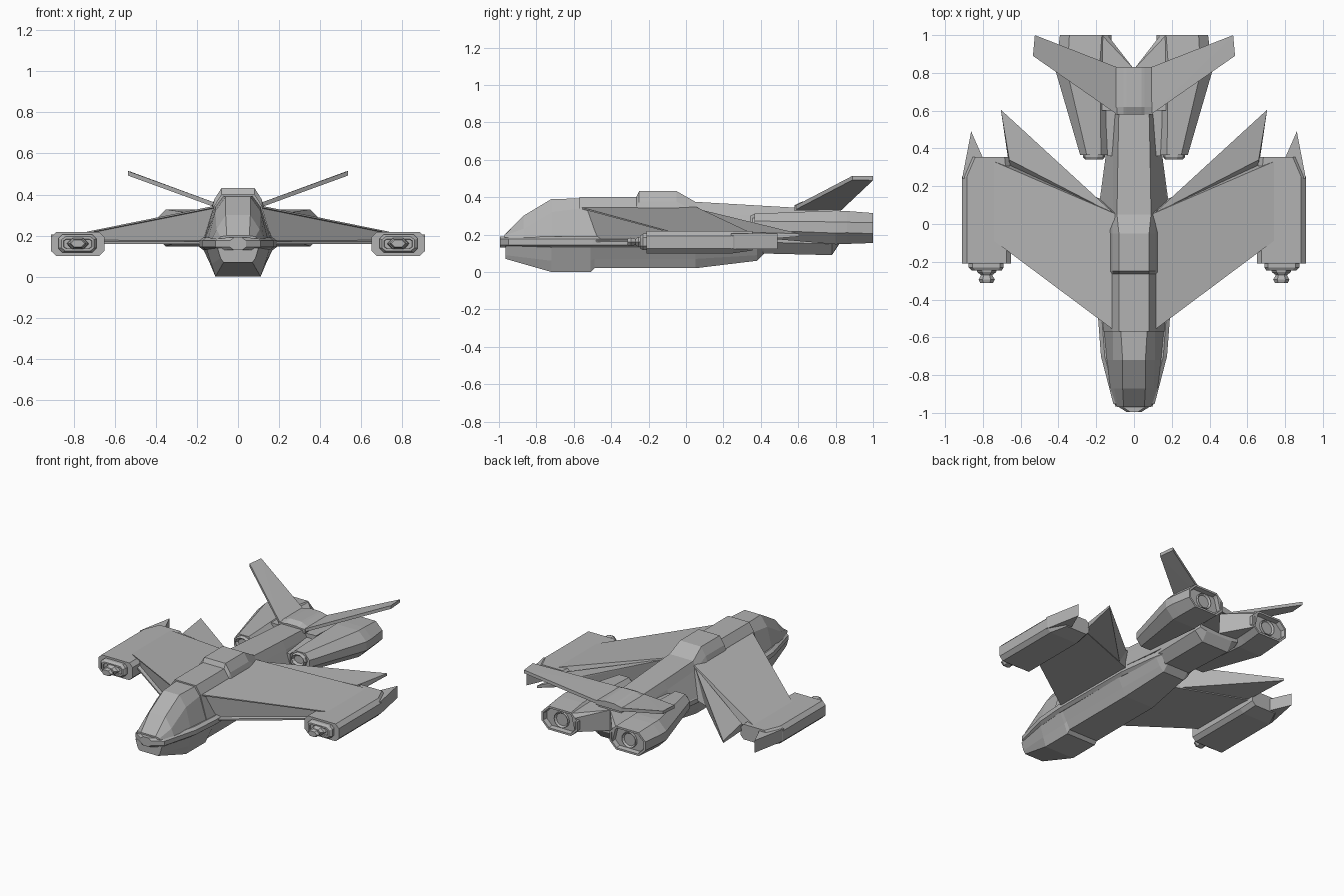
import bpy, bmesh, math
from mathutils import Vector

if "Cube" in bpy.data.objects:
    bpy.data.objects.remove(bpy.data.objects["Cube"])

grey = bpy.data.materials.new("hull_grey")
grey.diffuse_color = (0.45, 0.45, 0.45, 1)
grey.use_nodes = True
grey.node_tree.nodes["Principled BSDF"].inputs["Base Color"].default_value = grey.diffuse_color


def finish(name, bm, mirror=False):
    bmesh.ops.recalc_face_normals(bm, faces=bm.faces)
    me = bpy.data.meshes.new(name)
    bm.to_mesh(me)
    bm.free()
    me.materials.append(grey)
    ob = bpy.data.objects.new(name, me)
    bpy.context.collection.objects.link(ob)
    if mirror:
        ob.modifiers.new("Mirror", 'MIRROR').use_mirror_merge = False
    return ob


def skin(rings):
    """Join rings of 3D points into a closed solid; last two faces are the caps."""
    bm = bmesh.new()
    vs = [[bm.verts.new(p) for p in r] for r in rings]
    n = len(vs[0])
    for a, b in zip(vs, vs[1:]):
        for i in range(n):
            j = (i + 1) % n
            bm.faces.new((a[i], a[j], b[j], b[i]))
    first = bm.faces.new(vs[0])
    last = bm.faces.new(vs[-1])
    bmesh.ops.recalc_face_normals(bm, faces=bm.faces)
    return bm, first, last


def body(name, stations):
    """Symmetric loft along y from half profiles of (x, z)."""
    rings = []
    for y, prof in stations:
        rings.append([(x, y, z) for x, z in prof] + [(-x, y, z) for x, z in reversed(prof)])
    return finish(name, skin(rings)[0])


def hull(name, pts, mirror=True):
    bm = bmesh.new()
    for p in pts:
        bm.verts.new(p)
    r = bmesh.ops.convex_hull(bm, input=bm.verts)
    loose = [v for v in bm.verts if not v.link_faces]
    bmesh.ops.delete(bm, geom=loose, context='VERTS')
    bmesh.ops.dissolve_limit(bm, angle_limit=0.01, verts=bm.verts, edges=bm.edges)
    return finish(name, bm, mirror)


def octagon(y, x0, x1, z0, z1, cx, cz):
    """Chamfered rectangle ring at y."""
    return [(x0 + cx, y, z0), (x1 - cx, y, z0), (x1, y, z0 + cz), (x1, y, z1 - cz),
            (x1 - cx, y, z1), (x0 + cx, y, z1), (x0, y, z1 - cz), (x0, y, z0 + cz)]


def circle(y, x, z, rx, rz, n):
    return [(x + rx * math.cos(2 * math.pi * i / n), y, z + rz * math.sin(2 * math.pi * i / n))
            for i in range(n)]


# belly of the fuselage
body("lower_hull", [(y, [(wb, zb), (wm, zm), (wt, 0.14)]) for y, wb, zb, wm, zm, wt in [
    (-0.965, .07, .07, .085, .09, .10), (-0.72, .11, .0, .13, .06, .155),
    (-0.51, .11, .0, .135, .06, .172), (-0.49, .11, .02, .135, .07, .172),
    (0.05, .11, .02, .135, .07, .172), (0.38, .08, .06, .11, .09, .14),
    (0.42, .08, .10, .10, .115, .13)]])

# band around the waist
body("waist_band", [(y, [(w - .02, .13), (w, .145), (w, .175), (w - .02, .19)]) for y, w in [
    (-0.995, .04), (-0.95, .11), (-0.70, .175), (-0.50, .19), (0.10, .185), (0.36, .15), (0.5, .12)]])

# cockpit canopy
body("canopy", [
    (-0.97, [(.09, .185), (.085, .195), (.055, .20)]),
    (-0.87, [(.125, .185), (.105, .23), (.06, .30)]),
    (-0.72, [(.145, .185), (.11, .32), (.06, .39)]),
    (-0.56, [(.16, .185), (.11, .34), (.07, .393)])])

# upper fuselage with raised spine section
body("upper_hull", [(y, [(wb, .18), (wm, zt - .055), (wt, zt)]) for y, wb, wm, wt, zt in [
    (-0.57, .165, .115, .08, .402), (-0.265, .175, .115, .08, .402),
    (-0.25, .175, .115, .08, .432), (-0.05, .175, .115, .08, .432),
    (0.05, .185, .11, .09, .375), (0.36, .15, .11, .085, .357),
    (0.6, .13, .10, .08, .343), (0.82, .12, .10, .08, .33)]])

# rear fuselage between the engines
body("rear_hull", [
    (0.36, [(.09, .10), (.14, .16), (.14, .28)]),
    (0.78, [(.10, .09), (.16, .15), (.16, .30)]),
    (0.82, [(.10, .15), (.15, .16), (.15, .30)])])

# main wings, with a recessed slot in the leading edge
wing_root = [(.09, -.575, .35), (.09, .05, .35), (.09, .10, .16), (.09, -.55, .16)]
wing_tip = [(.74, -.09, .218), (.74, .33, .218), (.72, .34, .16), (.70, -.12, .16)]
bm, _, _ = skin([wing_root, wing_tip])
lead = min(bm.faces, key=lambda f: f.normal.y - abs(f.normal.x) * .01)
bmesh.ops.inset_individual(bm, faces=[lead], thickness=.014, depth=0)
bmesh.ops.inset_individual(bm, faces=[lead], thickness=.004, depth=-.02)
finish("wing", bm, True)

# swept spike behind each wing
hull("wing_spike", [(.10, .05, .34), (.705, .605, .205), (.66, .34, .212),
                    (.18, .09, .165), (.705, .605, .19), (.66, .30, .165)])

# wing tip pods
bm, front, _ = skin([octagon(-.21, .65, .91, .10, .218, .025, .025),
                     octagon(.25, .65, .91, .10, .218, .025, .025),
                     octagon(.355, .66, .865, .115, .218, .025, .025)])
finish("wing_pod", bm, True)
hull("pod_tail", [(x, y, z) for x, y in [(.80, .35), (.80, .24), (.91, .24), (.862, .49)]
                  for z in (.122, .205)])
bm, front, _ = skin([octagon(-.245, .70, .86, .125, .195, .02, .015),
                     octagon(-.23, .69, .875, .118, .205, .02, .02),
                     octagon(-.20, .69, .875, .118, .205, .02, .02)])
bmesh.ops.inset_individual(bm, faces=[front], thickness=.012, depth=0)
bmesh.ops.inset_individual(bm, faces=[front], thickness=.002, depth=-.01)
finish("pod_nose", bm, True)

# pod guns
finish("pod_gun", skin([circle(y, .78, .161, r, r * .6, 6) for y, r in [
    (-.312, .034), (-.312, .034), (-.295, .043), (-.27, .03), (-.255, .05), (-.23, .055)]][1:])[0], True)

# engines with recessed exhausts
bm, _, rear = skin([octagon(.365, .14, .285, .185, .312, .035, .04),
                    octagon(.80, .12, .412, .148, .328, .06, .06),
                    octagon(.86, .12, .41, .15, .326, .06, .06),
                    octagon(1.0, .12, .392, .155, .315, .05, .05)])
bmesh.ops.inset_individual(bm, faces=[rear], thickness=.014, depth=0)
bmesh.ops.inset_individual(bm, faces=[rear], thickness=.006, depth=-.03)
finish("engine", bm, True)
bm, _, rear = skin([circle(y, .256, .235, r, r, 16) for y, r in [(.94, .058), (.985, .052)]])
bmesh.ops.inset_individual(bm, faces=[rear], thickness=.01, depth=-.012)
finish("exhaust", bm, True)

# engine intakes
bm, front, _ = skin([circle(y, .212, .262, r, r * .8, 10) for y, r in [(.342, .048), (.355, .058), (.40, .058)]])
bmesh.ops.inset_individual(bm, faces=[front], thickness=.012, depth=-.015)
finish("intake", bm, True)

# fairing from tail centre to each engine
hull("engine_fairing", [(0, .6, .17), (0, .6, .31), (0, .82, .17), (0, .82, .31),
                        (.14, .6, .17), (.14, .6, .32), (.14, 1.0, .19), (.14, 1.0, .285),
                        (.17, 1.0, .31), (.17, .6, .32)])

# raised V tail
hull("tail_fin", [(x, y, z + dz) for x, y, z in [
    (.09, .58, .352), (.09, .83, .352), (.535, .89, .514), (.525, 1.0, .512)] for dz in (0, -.022)])
body("tail_centre", [(y, [(.10, .325), (.10, .352), (.055, z), (.04, z + .004)]) for y, z in [
    (.58, .353), (.62, .372), (.83, .362)]])
